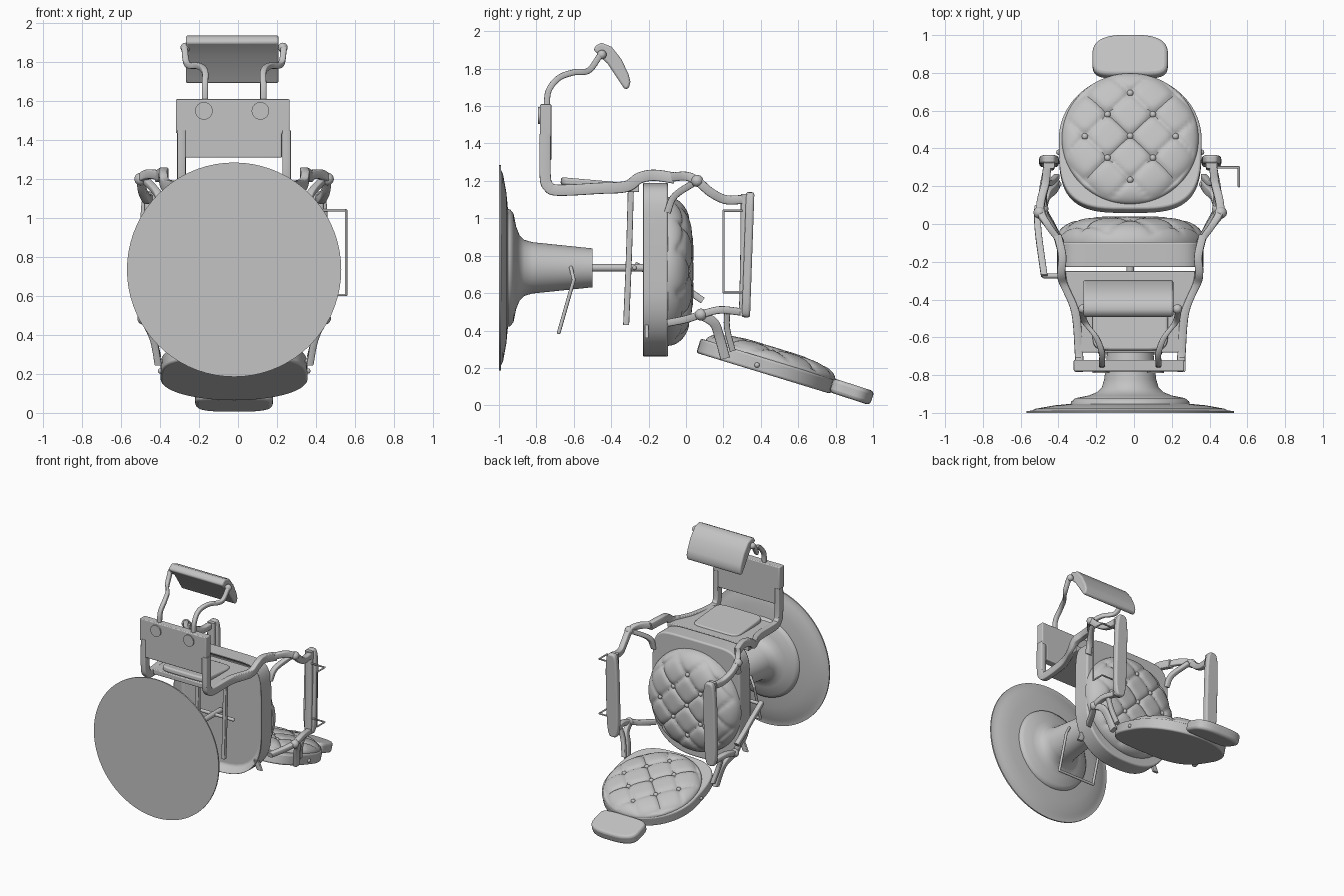
import bpy, bmesh, math
from mathutils import Vector, Matrix

cube = bpy.data.objects.get("Cube")
if cube:
    bpy.data.objects.remove(cube, do_unlink=True)

CX = -0.02      # centre line of the chair
BASE_Z = 0.735  # axis of the pedestal

GREY = (0.55, 0.55, 0.55, 1)
mat = bpy.data.materials.new("plain_grey")
mat.use_nodes = True
mat.diffuse_color = GREY
next(n for n in mat.node_tree.nodes
     if n.type == 'BSDF_PRINCIPLED').inputs["Base Color"].default_value = GREY


def finish(name, bm, matrix=Matrix(), bevel=0):
    bmesh.ops.recalc_face_normals(bm, faces=bm.faces)
    me = bpy.data.meshes.new(name)
    bm.to_mesh(me)
    bm.free()
    me.materials.append(mat)
    ob = bpy.data.objects.new(name, me)
    ob.matrix_world = matrix
    bpy.context.collection.objects.link(ob)
    bpy.ops.object.select_all(action='DESELECT')
    ob.select_set(True)
    bpy.context.view_layer.objects.active = ob
    bpy.ops.object.shade_smooth_by_angle(angle=math.radians(50))
    if bevel:
        mod = ob.modifiers.new("soft_edge", 'BEVEL')
        mod.width, mod.segments = bevel, 3
        mod.limit_method, mod.angle_limit = 'ANGLE', math.radians(50)
    return ob


def frame(y, z, tilt, x=0):
    # local x across, local y towards the round end, local z out of the upholstery
    return Matrix.Translation((CX + x, y, z)) @ Matrix.Rotation(math.radians(-tilt), 4, 'X')


def spow(v, e):
    return math.copysign(abs(v) ** (2 / e), v)


def outline(w, top, bottom, e_top, e_bottom, n=72):
    pts = []
    for i in range(n):
        a = 2 * math.pi * i / n
        c, s = math.cos(a), math.sin(a)
        e, h = (e_top, top) if s >= 0 else (e_bottom, bottom)
        pts.append((w * spow(c, e), h * spow(s, e)))
    return pts


def mirrored(pts):
    return pts + [(-x, y) for x, y in reversed(pts)]


def prism(name, pts, low, high, matrix, bevel=0, recess=0):
    bm = bmesh.new()
    face = bm.faces.new([bm.verts.new((x, y, low)) for x, y in pts])
    top = bmesh.ops.extrude_face_region(bm, geom=[face], use_keep_orig=True)
    moved = [v for v in top["geom"] if isinstance(v, bmesh.types.BMVert)]
    bmesh.ops.translate(bm, verts=moved, vec=(0, 0, high - low))
    bmesh.ops.recalc_face_normals(bm, faces=bm.faces)
    if recess:
        bmesh.ops.inset_region(bm, faces=[face], thickness=0.045)
        bmesh.ops.translate(bm, verts=face.verts, vec=(0, 0, recess))
    return finish(name, bm, matrix, bevel)


def smooth_path(pts, steps=6):
    p = [Vector(q) for q in pts]
    p = [2 * p[0] - p[1]] + p + [2 * p[-1] - p[-2]]
    out = []
    for a, b, c, d in zip(p, p[1:], p[2:], p[3:]):
        for i in range(steps):
            t = i / steps
            out.append(0.5 * (2 * b + (c - a) * t + (2 * a - 5 * b + 4 * c - d) * t * t
                              + (3 * b - a - 3 * c + d) * t ** 3))
    return out + [p[-2]]


def bar(name, pts, w, t, e=5, side=1):
    # sweeps a rounded section, w half-width across x and t half-thickness
    path = smooth_path([(CX + side * x, y, z) for x, y, z in pts])
    bm = bmesh.new()
    rings = []
    for i, p in enumerate(path):
        tan = path[min(i + 1, len(path) - 1)] - path[max(i - 1, 0)]
        nor = Vector((0, -tan.z, tan.y)).normalized()
        rings.append([bm.verts.new(p + Vector((a, 0, 0)) + nor * b)
                      for a, b in outline(w, t, t, e, e, 16)])
    for r, q in zip(rings, rings[1:]):
        for k in range(16):
            bm.faces.new((r[k], r[k - 1], q[k - 1], q[k]))
    bm.faces.new(rings[0])
    bm.faces.new(rings[-1])
    return finish(name, bm)


def rod(name, pts, radius):
    # bent round wire made of cylinders with ball elbows
    bm = bmesh.new()
    pts = [Vector((CX + x, y, z)) for x, y, z in pts]
    for a, b in zip(pts, pts[1:]):
        m = Matrix.Translation((a + b) / 2) @ (b - a).to_track_quat('Z', 'Y').to_matrix().to_4x4()
        bmesh.ops.create_cone(bm, cap_ends=True, segments=14, radius1=radius, radius2=radius,
                              depth=(b - a).length, matrix=m)
    for p in pts:
        bmesh.ops.create_uvsphere(bm, u_segments=14, v_segments=8, radius=radius,
                                  matrix=Matrix.Translation(p))
    return finish(name, bm)


def ball(name, loc, radius):
    bm = bmesh.new()
    bmesh.ops.create_uvsphere(bm, u_segments=20, v_segments=12, radius=radius)
    return finish(name, bm, Matrix.Translation((CX + loc[0], loc[1], loc[2])))


def cushion(name, radius, height, matrix):
    # domed disc with diamond creases and a button at each crossing
    gap, rings, n = 0.24, 44, 120
    bm = bmesh.new()

    def level(x, y):
        r = min(1, math.hypot(x, y) / radius)
        p, q = (x + y) / gap, (x - y) / gap
        dp, dq = abs(p - round(p)) * gap, abs(q - round(q)) * gap
        crease = 0.015 * math.exp(-min(dp, dq) / 0.02)
        pit = 0.014 * math.exp(-(dp * dp + dq * dq) / 0.0018)
        return height * (1 - r ** 4) ** 0.5 - (crease + pit) * (1 - r ** 14)

    loops = []
    for i in range(1, rings + 1):
        r = radius * math.sin(math.pi / 2 * i / rings)
        loop = []
        for k in range(n):
            x, y = r * math.cos(2 * math.pi * k / n), r * math.sin(2 * math.pi * k / n)
            loop.append(bm.verts.new((x, y, level(x, y))))
        loops.append(loop)
    mid = bm.verts.new((0, 0, level(0, 0)))
    for k in range(n):
        bm.faces.new((mid, loops[0][k - 1], loops[0][k]))
        for a, b in zip(loops, loops[1:]):
            bm.faces.new((a[k], a[k - 1], b[k - 1], b[k]))
    bm.faces.new(loops[-1])
    for p in (-1, 0, 1):
        for q in (-1, 0, 1):
            x, y = (p + q) * gap / 2, (p - q) * gap / 2
            bmesh.ops.create_uvsphere(bm, u_segments=12, v_segments=8, radius=0.018,
                                      matrix=Matrix.Translation((x, y, level(x, y) + 0.004)))
    return finish(name, bm, matrix)


# Pedestal: turned profile of (radius, height) about the y axis
bm = bmesh.new()
profile = [(0, -1), (.55, -1), (.55, -.99), (.52, -.988), (.5, -.978), (.4, -.96), (.315, -.952),
           (.312, -.94), (.29, -.922), (.22, -.908), (.175, -.89), (.15, -.865), (.137, -.82),
           (.104, -.5), (.02, -.5), (.02, -.19), (0, -.19)]
verts = [bm.verts.new((r, 0, h)) for r, h in profile]
edges = [bm.edges.new(pair) for pair in zip(verts, verts[1:])]
bmesh.ops.spin(bm, geom=verts + edges, cent=(0, 0, 0), axis=(0, 0, 1),
               angle=2 * math.pi, steps=72, use_duplicate=False)
bmesh.ops.remove_doubles(bm, verts=bm.verts, dist=0.0005)
finish("pedestal", bm, frame(0, BASE_Z, 90))
rod("pump_lever", [(-.12, -.615, BASE_Z), (-.16, -.6, .67), (-.16, -.68, .39),
                   (.16, -.68, .39), (.16, -.6, .67), (.12, -.615, BASE_Z)], 0.01)

# Seat, back and head rest
seat = frame(0, 0.64, 90)
prism("seat_frame", outline(.388, .38, .55, 2.4, 7), -.235, -.095, seat, 0.012, 0.06)
cushion("seat_cushion", .398, .14, frame(-.1, .716, 90))
back = frame(.44, .205, 17)
prism("back_frame", outline(.378, .36, .39, 2, 3.4), -.04, .04, back, 0.012)
cushion("back_cushion", .362, .075, back @ Matrix.Translation((0, 0, .036)))
prism("head_rest", outline(.2, .115, .115, 2.8, 5), -.036, .042, frame(.885, .07, 18), 0.02)

# Calf board, calf pad and foot plate
board = [(-.36, -.25), (-.35, -.32), (-.29, -.46), (-.28, -.68)]
prism("calf_board", mirrored(board), 1.14, 1.18, Matrix.Translation((CX, 0, 0)), 0.006)
prism("calf_pad", outline(.2, .18, .17, 7, 7), -.02, .02, frame(-.5, 1.185, 5), 0.012)
plate = [(-.252, 1.31), (-.252, 1.435), (-.292, 1.435), (-.292, 1.61)]
upright = Matrix.Translation((CX - .007, 0, 0)) @ Matrix.Rotation(math.pi / 2, 4, 'X')
prism("foot_plate", mirrored(plate), .72, .78, upright, 0.006)
pad = [(-.495, 1.9), (-.48, 1.925), (-.452, 1.938), (-.398, 1.917), (-.345, 1.85),
       (-.307, 1.77), (-.297, 1.73), (-.306, 1.695), (-.328, 1.69), (-.345, 1.715), (-.42, 1.828)]
sideways = Matrix(((0, 0, 1, CX - .01), (1, 0, 0, 0), (0, 1, 0, 0), (0, 0, 0, 1)))
prism("foot_pad", pad, -.238, .238, sideways, 0.012)

# Linkage under the seat and the towel rail
rod("cross_rod", [(-.455, -.275, BASE_Z), (.17, -.275, BASE_Z)], 0.013)
bar("recline_lever", [(-.49, .09, .56), (-.49, .0, .62), (-.48, -.1, .675), (-.455, -.275, .75)],
    .018, .018)
rod("towel_rail", [(.44, .3, 1.04), (.575, .3, 1.04), (.575, .2, 1.04), (.575, .2, .605),
                   (.575, .3, .605), (.44, .3, .605)], 0.006)

# Parts repeated on both sides
for s, label in ((1, "left_"), (-1, "right_")):
    bar(label + "foot_arm", [(.385, -.06, 1.215), (.36, -.17, 1.23), (.365, -.25, 1.215),
                             (.35, -.32, 1.17), (.29, -.47, 1.16), (.272, -.68, 1.15),
                             (.27, -.735, 1.17), (.27, -.753, 1.23), (.27, -.753, 1.45)],
        .022, .03, 8, s)
    bar(label + "front_arm_link", [(.38, -.08, 1.22), (.44, .0, 1.225), (.475, .06, 1.2),
                                   (.47, .13, 1.14), (.45, .21, 1.1), (.44, .3, 1.1)],
        .022, .024, 5, s)
    bar(label + "front_arm_brace", [(.37, -.1, 1.03), (.39, -.06, 1.12), (.46, .06, 1.2)],
        .02, .018, 5, s)
    bar(label + "rear_arm_link", [(.37, -.1, .44), (.42, .0, .46), (.46, .08, .485),
                                  (.46, .18, .51), (.44, .29, .5)], .022, .02, 5, s)
    bar(label + "back_hinge", [(.46, .08, .485), (.44, .15, .44), (.41, .18, .36),
                               (.39, .21, .25)], .018, .026, 5, s)
    bar(label + "back_stay", [(.45, .22, .5), (.42, .22, .41), (.39, .25, .29)],
        .016, .016, 5, s)
    bar(label + "arm_rest", [(.43, .305, .48), (.43, .312, .8), (.43, .315, 1.13)], .03, .022, 4, s)
    prism(label + "arm_pad", outline(.052, .335, .335, 4, 4, 48), -.02, .024,
          frame(.33, .805, 92, s * .43), 0.012)
    bar(label + "foot_pad_arm", [(.15, -.745, 1.58), (.15, -.735, 1.68), (.15, -.68, 1.75),
                                 (.18, -.6, 1.78), (.24, -.52, 1.79), (.255, -.46, 1.87)],
        .016, .016, 4, s)
    ball(label + "foot_pad_knob", (s * .25, -.45, 1.875), .025)
    ball(label + "front_joint", (s * .48, .06, 1.2), .032)
    ball(label + "rear_joint", (s * .465, .08, .485), .032)
    bar(label + "seat_rail", [(.12, -.295, 1.15), (.12, -.305, .8), (.12, -.32, .43)],
        .014, .016, 6, s)
    bar(label + "seat_tab", [(.33, -.21, .43), (.345, -.21, .395), (.36, -.21, .36)],
        .022, .01, 6, s)
    prism(label + "foot_plate_disc", outline(.045, .045, .045, 2, 2, 32), 0, .02,
          frame(-.79, 1.55, 90, s * .145 - .01))
    for y, z in ((.21, .265), (.38, .215)):
        ball(label + "back_bolt", (s * .378, y, z), .014)
